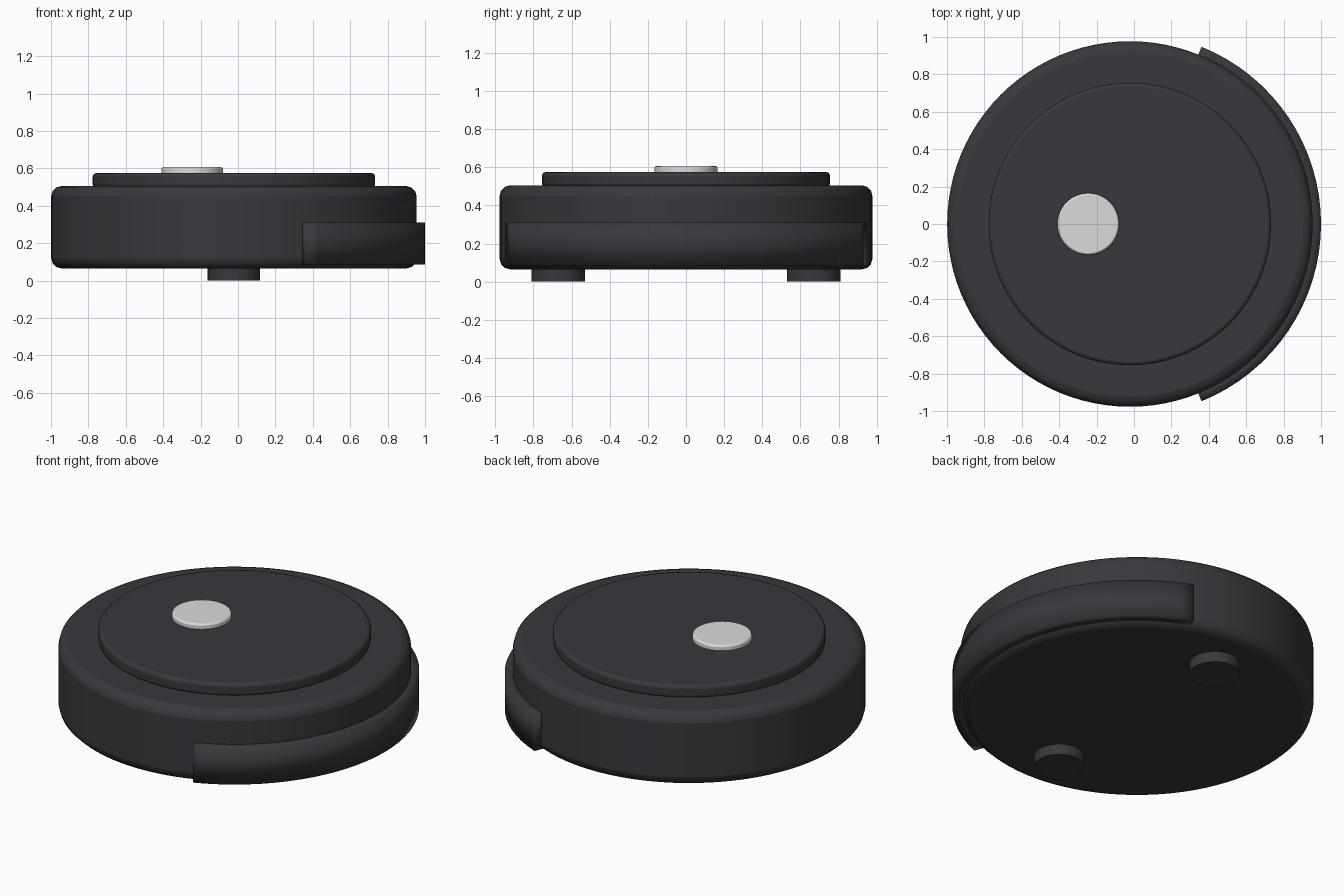
import bpy, bmesh, math

cube = bpy.data.objects.get("Cube")
if cube:
    bpy.data.objects.remove(cube, do_unlink=True)

CX = -0.022  # axis of the round body


def make_material(name, color, roughness):
    mat = bpy.data.materials.new(name)
    mat.use_nodes = True
    mat.diffuse_color = color
    bsdf = mat.node_tree.nodes["Principled BSDF"]
    bsdf.inputs["Base Color"].default_value = color
    bsdf.inputs["Roughness"].default_value = roughness
    return mat


charcoal = make_material("charcoal plastic", (0.04, 0.04, 0.047, 1), 0.5)
silver = make_material("light silver", (0.7, 0.71, 0.72, 1), 0.4)


def disc(name, x, y, z0, z1, radius, mat, bevel=0.0, segments=2, sides=64):
    """Upright cylinder between two heights, with optional rounded rims."""
    bpy.ops.mesh.primitive_cylinder_add(vertices=sides, radius=radius, depth=z1 - z0,
                                        location=(x, y, (z0 + z1) / 2))
    ob = bpy.context.object
    ob.name = name
    ob.data.materials.append(mat)
    bpy.ops.object.shade_smooth_by_angle(angle=math.radians(40))
    if bevel:
        mod = ob.modifiers.new("rounded rims", "BEVEL")
        mod.width = bevel
        mod.segments = segments
        mod.limit_method = "ANGLE"
    return ob


def arc_band(name, r_in, r_out, z0, z1, half_angle, steps, mat):
    """Closed band with a rectangular section swept around the body axis."""
    bm = bmesh.new()
    rings = []
    for i in range(steps + 1):
        a = half_angle * (2 * i / steps - 1)
        section = [(r_in, z0), (r_out, z0), (r_out, z1), (r_in, z1)]
        rings.append([bm.verts.new((r * math.cos(a), r * math.sin(a), z))
                      for r, z in section])
    for a, b in zip(rings, rings[1:]):
        for k in range(4):
            n = (k + 1) % 4
            bm.faces.new((a[k], a[n], b[n], b[k]))
    bm.faces.new(rings[0])
    bm.faces.new(rings[-1])
    bmesh.ops.recalc_face_normals(bm, faces=bm.faces)
    mesh = bpy.data.meshes.new(name)
    bm.to_mesh(mesh)
    bm.free()
    mesh.materials.append(mat)
    mesh.shade_smooth()
    ob = bpy.data.objects.new(name, mesh)
    ob.location.x = CX
    bpy.context.collection.objects.link(ob)
    return ob


# Main shell, raised lid and button
disc("body", CX, 0, 0.065, 0.505, 0.977, charcoal, 0.055, 3, 96)
disc("top_lid", CX, 0, 0.495, 0.575, 0.755, charcoal, 0.02, 3, 96)
disc("power_button", -0.245, 0, 0.565, 0.606, 0.165, silver, 0.01, 2)

# Bumper wrapped around one side
arc_band("bumper", 0.953, 1.022, 0.085, 0.31, math.radians(68), 32, charcoal)

# Wheels under the body
for side, label in ((-1, "front"), (1, "back")):
    disc(label + "_wheel", CX, side * 0.67, 0, 0.12, 0.14, charcoal, sides=48)
